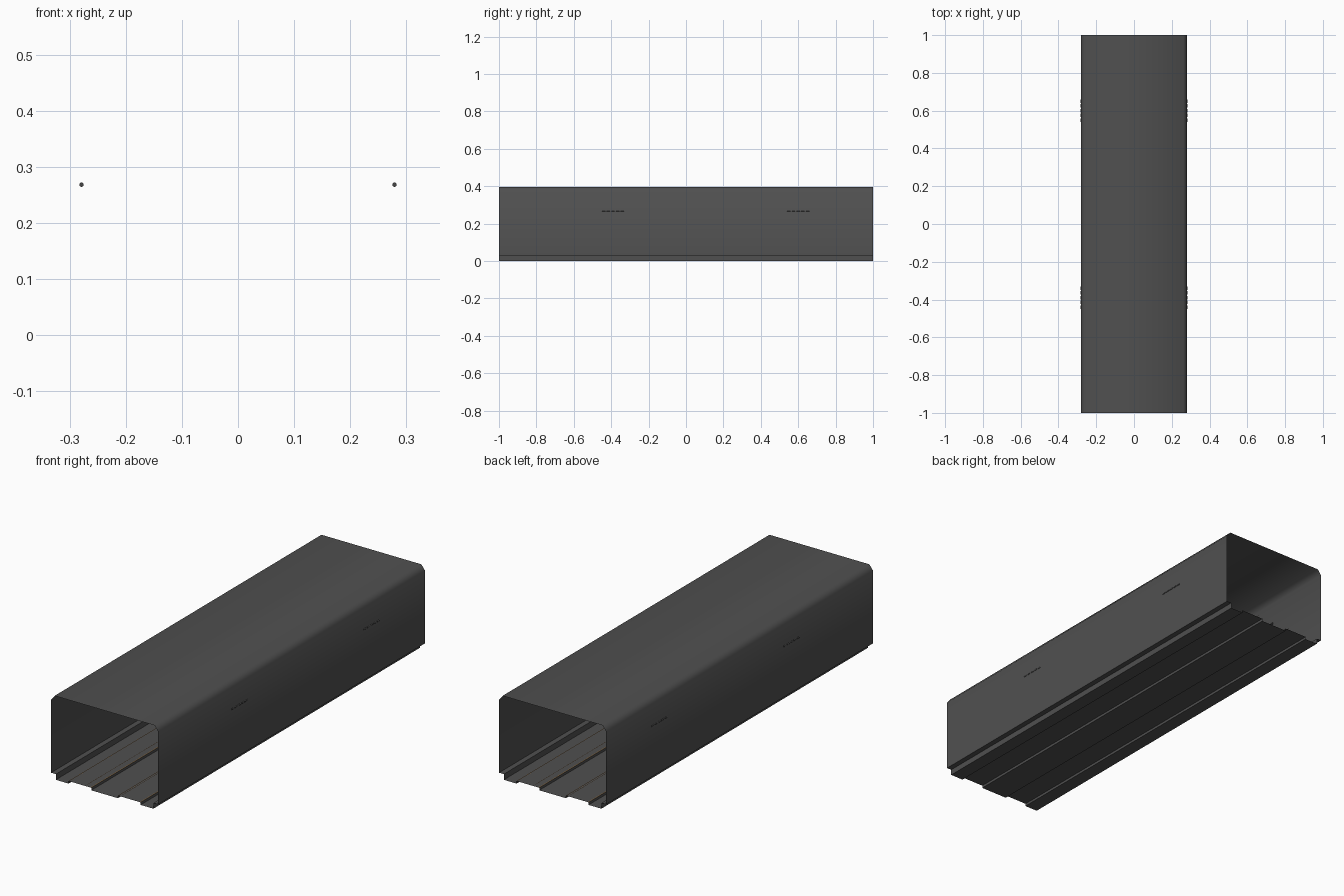
import bpy, bmesh, math
from mathutils import Matrix

if "Cube" in bpy.data.objects:
    bpy.data.objects.remove(bpy.data.objects["Cube"])


def material(name, rgb):
    m = bpy.data.materials.new(name)
    m.diffuse_color = (*rgb, 1)
    m.use_nodes = True
    m.node_tree.nodes["Principled BSDF"].inputs["Base Color"].default_value = m.diffuse_color
    return m


concrete = material("dark_concrete", (0.08, 0.08, 0.08))
lamp_grey = material("lamp_grey", (0.06, 0.06, 0.06))
rail_brown = material("rail_brown", (0.30, 0.15, 0.04))


def finish(name, bm, mat, smooth_angle=None):
    me = bpy.data.meshes.new(name)
    bm.to_mesh(me)
    bm.free()
    me.materials.append(mat)
    ob = bpy.data.objects.new(name, me)
    bpy.context.collection.objects.link(ob)
    if smooth_angle:
        bpy.ops.object.select_all(action='DESELECT')
        ob.select_set(True)
        bpy.context.view_layer.objects.active = ob
        bpy.ops.object.shade_smooth_by_angle(angle=math.radians(smooth_angle))
    return ob


def sweep(bm, profile, y0=-1.0, y1=1.0):
    """Extrude an open x-z profile along y as a thin sheet."""
    front = [bm.verts.new((x, y0, z)) for x, z in profile]
    back = [bm.verts.new((x, y1, z)) for x, z in profile]
    for i in range(len(profile) - 1):
        bm.faces.new((front[i], front[i + 1], back[i + 1], back[i]))


def mirrored(half):
    return half + [(-x, z) for x, z in reversed(half)]


# Tunnel lining: side ledges, walls, chamfers and roof
bm = bmesh.new()
sweep(bm, mirrored([(0.256, 0.0), (0.256, 0.027), (0.281, 0.027),
                    (0.281, 0.373), (0.262, 0.397)]))
bmesh.ops.reverse_faces(bm, faces=[f for f in bm.faces if f.normal.dot(f.calc_center_median()) < 0])
bm.normal_update()
for f in bm.faces:
    c = f.calc_center_median()
    c.z -= 0.2
    if f.normal.dot(c) < 0:
        f.normal_flip()
finish("tunnel_lining", bm, concrete, 60)

# Floor with two raised track beds
bm = bmesh.new()
sweep(bm, mirrored([(-0.256, 0.0), (-0.189, 0.0), (-0.189, 0.012),
                    (-0.07, 0.012), (-0.07, 0.0)]))
finish("floor", bm, concrete)

# Thin rails along the edges of the beds, and a slim conductor rail above each
for side, label in ((-1, "left"), (1, "right")):
    bm = bmesh.new()
    for x in (0.187, 0.072):
        sweep(bm, [(side * x - 0.0015, 0.0128), (side * x + 0.0015, 0.0128)])
    finish(label + "_rails", bm, rail_brown)
    bm = bmesh.new()
    sweep(bm, [(side * 0.092 - 0.001, 0.021), (side * 0.092 + 0.001, 0.021)])
    finish(label + "_conductor_rail", bm, rail_brown)

    # Wall lamps: short tubes half sunk in the wall, two groups per side
    bm = bmesh.new()
    for y in (-0.39, 0.60):
        for k in range(5):
            bmesh.ops.create_cone(
                bm, cap_ends=True, segments=10, radius1=0.004, radius2=0.004, depth=0.018,
                matrix=Matrix.Translation((side * 0.279, y + (k - 2) * 0.025, 0.268))
                @ Matrix.Rotation(math.pi / 2, 4, 'X'))
    finish(label + "_wall_lamps", bm, lamp_grey, 40)
